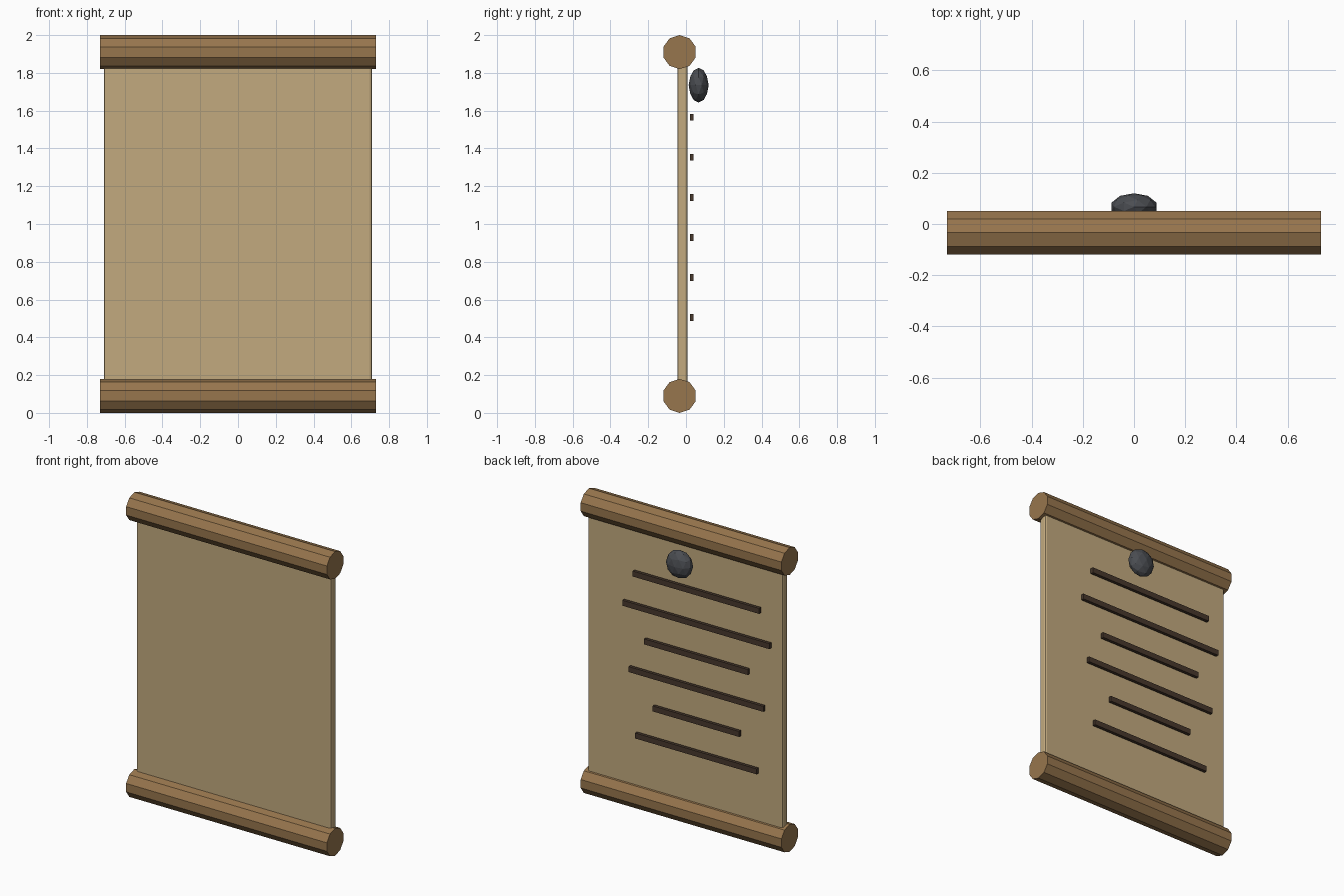
import bpy, bmesh, math
from mathutils import Matrix

if "Cube" in bpy.data.objects:
    bpy.data.objects.remove(bpy.data.objects["Cube"])


def material(name, rgb):
    m = bpy.data.materials.new(name)
    m.diffuse_color = (*rgb, 1)
    m.use_nodes = True
    m.node_tree.nodes["Principled BSDF"].inputs["Base Color"].default_value = m.diffuse_color
    return m


def add_object(name, bm, mat):
    bmesh.ops.recalc_face_normals(bm, faces=bm.faces)
    me = bpy.data.meshes.new(name)
    bm.to_mesh(me)
    bm.free()
    me.materials.append(mat)
    ob = bpy.data.objects.new(name, me)
    bpy.context.collection.objects.link(ob)
    return ob


def box(name, centre, size, mat):
    bm = bmesh.new()
    bmesh.ops.create_cube(bm, size=1, matrix=Matrix.Translation(centre) @ Matrix.Diagonal((*size, 1)))
    return add_object(name, bm, mat)


def roller(name, y, z, radius, half, mat, sides=10):
    # ten-sided rod along x with a corner pointing up
    bm = bmesh.new()
    ring = [bm.verts.new((-half, y + radius * math.sin(a), z + radius * math.cos(a)))
            for a in (2 * math.pi * i / sides for i in range(sides))]
    cap = bm.faces.new(ring)
    ext = bmesh.ops.extrude_face_region(bm, geom=[cap], use_keep_orig=True)
    moved = [g for g in ext["geom"] if isinstance(g, bmesh.types.BMVert)]
    bmesh.ops.translate(bm, verts=moved, vec=(2 * half, 0, 0))
    return add_object(name, bm, mat)


wood = material("wood", (0.31, 0.18, 0.075))
paper = material("parchment", (0.54, 0.40, 0.21))
ink = material("ink", (0.065, 0.04, 0.026))
dark = material("dark_wax", (0.07, 0.075, 0.085))

# rollers at top and bottom
roller("top_roller", -0.034, 1.91, 0.09, 0.73, wood)
roller("bottom_roller", -0.034, 0.09, 0.09, 0.73, wood)

# parchment sheet with softened edges
sheet = box("sheet", (0, -0.018, 1.0), (1.42, 0.054, 1.76), paper)
bevel = sheet.modifiers.new("bevel", "BEVEL")
bevel.width = 0.013
bevel.segments = 2

# written lines on the back face
for i, length in enumerate((0.92, 1.07, 0.755, 0.98, 0.63, 0.885)):
    box(f"ink_line_{i + 1}", (-0.10, 0.03, 1.565 - 0.212 * i), (length, 0.02, 0.036), ink)

# faceted wax seal
bm = bmesh.new()
bmesh.ops.create_icosphere(bm, subdivisions=2, radius=1,
                           matrix=Matrix.Translation((0, 0.067, 1.735)) @ Matrix.Diagonal((0.092, 0.053, 0.092, 1)))
add_object("wax_seal", bm, dark)
